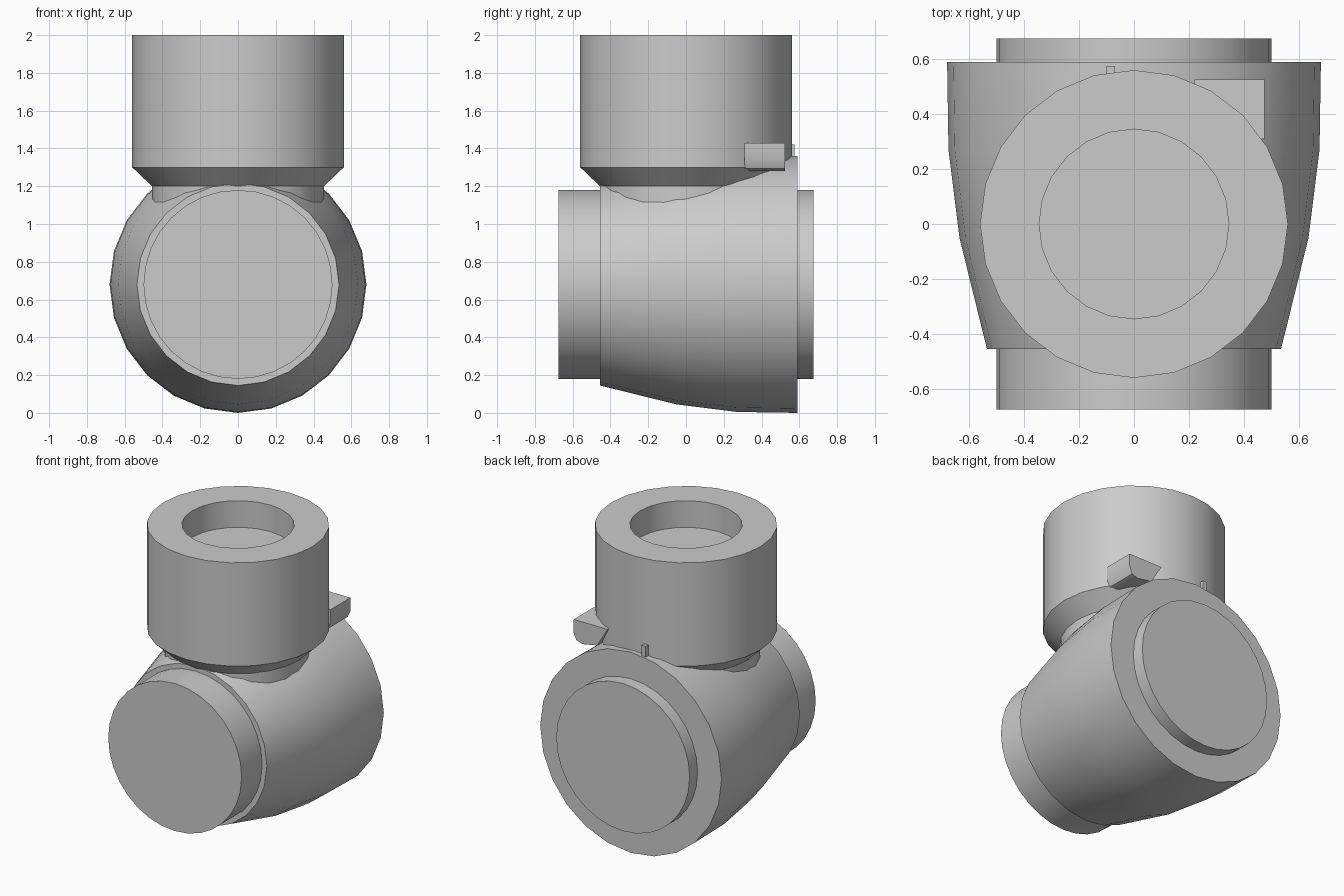
import bpy, bmesh, math
from mathutils import Matrix, Vector

if "Cube" in bpy.data.objects:
    bpy.data.objects.remove(bpy.data.objects["Cube"], do_unlink=True)

grey = bpy.data.materials.new("plain_grey")
grey.use_nodes = True
colour = (0.6, 0.6, 0.6, 1)
grey.diffuse_color = colour
grey.node_tree.nodes["Principled BSDF"].inputs["Base Color"].default_value = colour

AXIS_HEIGHT = 0.68
SIDES = 24
# Turns a z-axis lathe into one along y at the body's height
ALONG_Y = Matrix.Translation((0, 0, AXIS_HEIGHT)) @ Matrix.Rotation(-math.pi / 2, 4, 'X')


def finish(name, bm):
    bmesh.ops.recalc_face_normals(bm, faces=bm.faces)
    mesh = bpy.data.meshes.new(name)
    bm.to_mesh(mesh)
    bm.free()
    mesh.materials.append(grey)
    mesh.shade_smooth()
    mesh.set_sharp_from_angle(angle=math.radians(30))
    obj = bpy.data.objects.new(name, mesh)
    bpy.context.collection.objects.link(obj)
    return obj


def lathe(name, profile, matrix=Matrix(), sides=SIDES):
    """Revolve (radius, height) points into a closed solid."""
    bm = bmesh.new()
    verts = [bm.verts.new((r, 0, h)) for r, h in profile]
    edges = [bm.edges.new(pair) for pair in zip(verts, verts[1:])]
    bmesh.ops.spin(bm, geom=verts + edges, cent=(0, 0, 0), axis=(0, 0, 1),
                   angle=math.tau, steps=sides, use_merge=False)
    bmesh.ops.remove_doubles(bm, verts=bm.verts, dist=0.0005)
    bm.transform(matrix)
    return finish(name, bm)


def prism(name, outline, y0, y1):
    """Extrude an (x, z) outline along y."""
    bm = bmesh.new()
    face = bm.faces.new([bm.verts.new((x, y0, z)) for x, z in outline])
    new = bmesh.ops.extrude_face_region(bm, geom=[face])["geom"]
    moved = [g for g in new if isinstance(g, bmesh.types.BMVert)]
    bmesh.ops.translate(bm, verts=moved, vec=Vector((0, y1 - y0, 0)))
    return finish(name, bm)


# Barrel-shaped body, narrowing to the front
lathe("body", [(0, -0.455), (0.535, -0.455), (0.635, -0.05),
               (0.675, 0.27), (0.68, 0.59), (0, 0.59)], ALONG_Y)

# Round caps at both ends
lathe("front_cap", [(0, -0.675), (0.5, -0.675), (0.5, -0.4), (0, -0.4)], ALONG_Y, 32)
lathe("back_cap", [(0, 0.5), (0.5, 0.5), (0.5, 0.675), (0, 0.675)], ALONG_Y, 32)

# Upright socket with a shallow recess, chamfered into the neck
lathe("socket", [(0, 1.82), (0.345, 1.82), (0.345, 2), (0.56, 2),
                 (0.56, 1.3), (0.455, 1.2), (0.455, 0.9), (0, 0.9)])

# Small lug and pin behind the socket
prism("side_lug", [(0.22, 1.43), (0.475, 1.43), (0.475, 1.34),
                   (0.455, 1.295), (0.41, 1.28), (0.3, 1.3)], 0.31, 0.525)
prism("back_pin", [(-0.1, 1.33), (-0.07, 1.33), (-0.07, 1.42), (-0.1, 1.42)], 0.5, 0.575)
